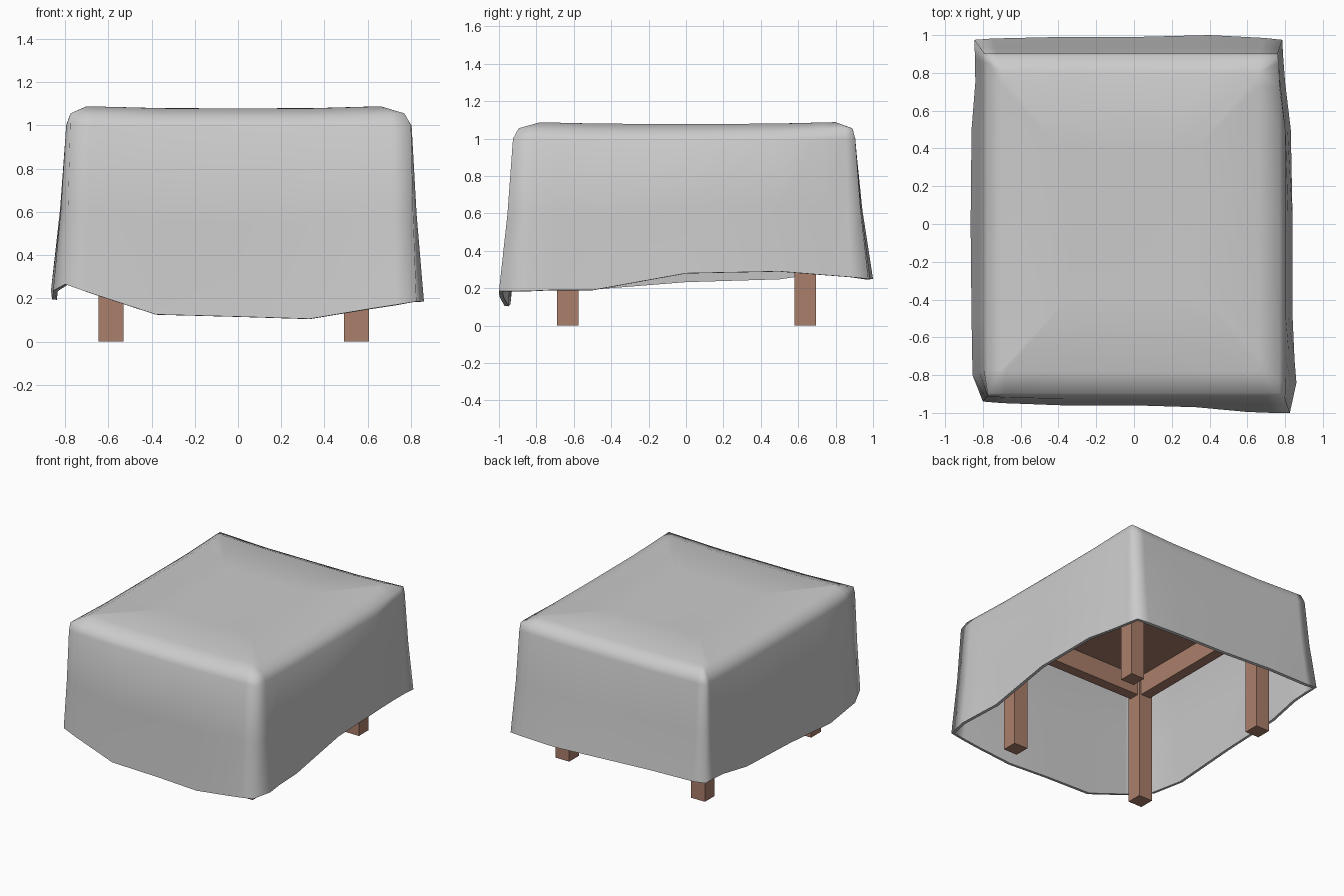
import bpy, bmesh, math

if "Cube" in bpy.data.objects:
    bpy.data.objects.remove(bpy.data.objects["Cube"])

wood = bpy.data.materials.new("wood")
wood.diffuse_color = (0.40, 0.21, 0.145, 1)
wood.use_nodes = True
wood.node_tree.nodes["Principled BSDF"].inputs["Base Color"].default_value = wood.diffuse_color


def box(name, x0, x1, y0, y1, z0, z1):
    bpy.ops.mesh.primitive_cube_add(size=1, location=((x0 + x1) / 2, (y0 + y1) / 2, (z0 + z1) / 2))
    ob = bpy.context.object
    ob.name = name
    ob.scale = (x1 - x0, y1 - y0, z1 - z0)
    bpy.ops.object.transform_apply(location=False, rotation=False, scale=True)
    ob.data.materials.append(wood)
    return ob


# Table frame: four legs, four rails and the top board
CX, CY, LX, LY, W = -0.02, 0.003, 0.568, 0.635, 0.0575
RAIL = 0.04
for sx, side in ((-1, "left"), (1, "right")):
    x = CX + sx * LX
    for sy, end in ((-1, "front"), (1, "back")):
        y = CY + sy * LY
        box(f"{end}_{side}_leg", x - W, x + W, y - W, y + W, 0, 0.97)
    box(f"{side}_rail", x - RAIL, x + RAIL, CY - LY + W, CY + LY - W, 0.82, 0.97)
for sy, end in ((-1, "front"), (1, "back")):
    y = CY + sy * LY
    box(f"{end}_rail", CX - LX + W, CX + LX - W, y - RAIL, y + RAIL, 0.82, 0.97)
box("table_top", CX - 0.7, CX + 0.7, -0.8, 0.8, 0.97, 1.03)

# Hem of the cloth, counter-clockwise from the front left corner
hem = [
    (-0.80, -0.94, 0.265), (-0.70, -0.948, 0.23), (-0.38, -0.96, 0.125), (0, -0.96, 0.115),
    (0.33, -0.97, 0.105), (0.60, -0.995, 0.15), (0.73, -1.0, 0.17), (0.825, -1.0, 0.185),
    (0.86, -0.84, 0.185), (0.85, -0.72, 0.19), (0.84, -0.5, 0.19), (0.84, 0, 0.28),
    (0.83, 0.5, 0.29), (0.80, 0.75, 0.27), (0.79, 0.88, 0.26), (0.785, 0.975, 0.25),
    (0.69, 0.985, 0.25), (0.40, 1.0, 0.25), (0, 0.99, 0.265), (-0.40, 0.99, 0.285),
    (-0.75, 0.982, 0.29), (-0.845, 0.975, 0.30),
    (-0.842, 0.88, 0.295), (-0.84, 0.75, 0.285), (-0.86, 0.5, 0.25), (-0.865, 0, 0.235),
    (-0.86, -0.5, 0.195), (-0.855, -0.80, 0.235),
]


def clamp(v, lo, hi):
    return max(lo, min(hi, v))


def ring_inside(x0, x1, y0, y1, z, sag=0.0):
    pts = []
    for x, y, _ in hem:
        px = clamp(x * 0.97, x0, x1)
        py = clamp(y * 0.97, y0, y1)
        mid = 1 - min(1, abs(px / x1)) * min(1, abs(py / y1))
        pts.append((px, py, z - sag * min(1, mid * 2)))
    return pts


shoulder = ring_inside(-0.795, 0.803, -0.925, 0.905, 1.0, 0.012)
edge = ring_inside(-0.775, 0.77, -0.895, 0.89, 1.055, 0.015)
flat = ring_inside(-0.70, 0.66, -0.78, 0.80, 1.088, 0.01)
middle = [tuple(a + (b - a) * k for a, b, k in zip(h, s, (0.6, 0.6, 0.5))) for h, s in zip(hem, shoulder)]
inner = [(x * 0.5, y * 0.5, 1.075) for x, y, _ in flat]

# Draped cloth lofted from hem to top, then thickened
bm = bmesh.new()
rings = [[bm.verts.new(p) for p in r] for r in (hem, middle, shoulder, edge, flat, inner)]
n = len(hem)
for a, b in zip(rings, rings[1:]):
    for i in range(n):
        j = (i + 1) % n
        bm.faces.new((a[i], a[j], b[j], b[i]))
bm.faces.new(rings[-1])
bmesh.ops.remove_doubles(bm, verts=bm.verts[:], dist=0.001)
bm.normal_update()
mesh = bpy.data.meshes.new("cloth")
bm.to_mesh(mesh)
bm.free()
cloth = bpy.data.objects.new("cloth", mesh)
bpy.context.collection.objects.link(cloth)
mod = cloth.modifiers.new("thickness", "SOLIDIFY")
mod.thickness = 0.022
mod.offset = -1
bpy.ops.object.select_all(action="DESELECT")
cloth.select_set(True)
bpy.context.view_layer.objects.active = cloth
bpy.ops.object.modifier_apply(modifier="thickness")

# Smooth everywhere, with only the hem rim kept crisp
bm = bmesh.new()
bm.from_mesh(mesh)
for f in bm.faces:
    f.smooth = True
for e in bm.edges:
    if max(v.co.z for v in e.verts) < 0.34 and e.calc_face_angle(0) > math.radians(50):
        e.smooth = False
bm.to_mesh(mesh)
bm.free()
